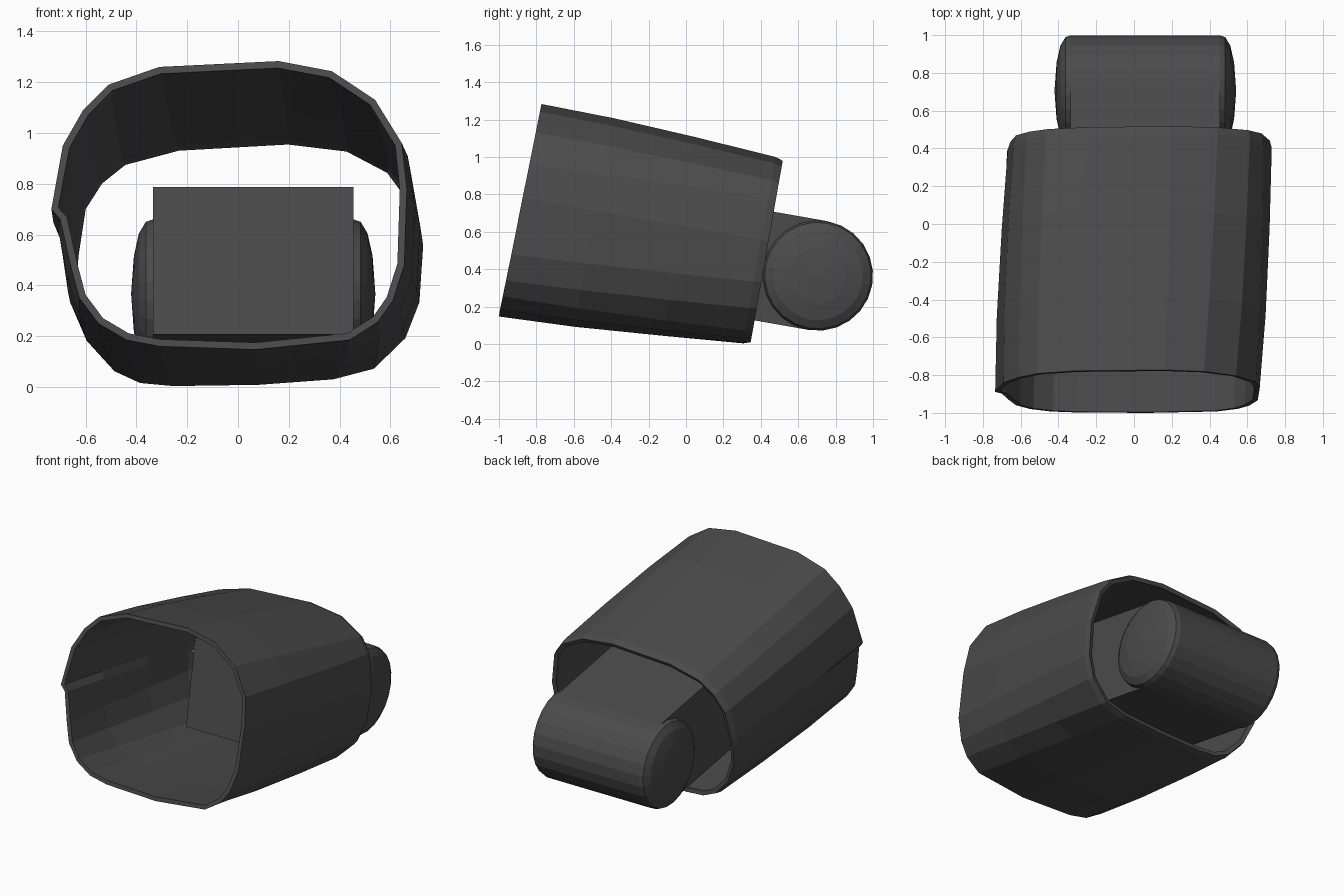
import bpy, bmesh, math
from mathutils import Vector

if "Cube" in bpy.data.objects:
    bpy.data.objects.remove(bpy.data.objects["Cube"])

dark = bpy.data.materials.new("dark_grey")
dark.diffuse_color = (0.07, 0.07, 0.07, 1)
dark.use_nodes = True
dark.node_tree.nodes["Principled BSDF"].inputs["Base Color"].default_value = dark.diffuse_color


def make(name, verts, faces, recalc=True):
    me = bpy.data.meshes.new(name)
    me.from_pydata([tuple(v) for v in verts], [], faces)
    if recalc:
        bm = bmesh.new()
        bm.from_mesh(me)
        bmesh.ops.recalc_face_normals(bm, faces=bm.faces)
        bm.to_mesh(me)
        bm.free()
    ob = bpy.data.objects.new(name, me)
    bpy.context.collection.objects.link(ob)
    me.materials.append(dark)
    return ob


# Sleeve: tapered tube lofted between two uneven, tilted outlines (x, z)
front = [(-.31, 1.26), (.16, 1.283), (.37, 1.243), (.54, 1.13), (.645, .96), (.665, .78),
         (.655, .48), (.61, .34), (.55, .255), (.44, .185), (.07, .147), (-.31, .16),
         (-.44, .185), (-.55, .25), (-.625, .35), (-.66, .48), (-.70, .66), (-.735, .70),
         (-.69, .95), (-.61, 1.09), (-.51, 1.19)]
back = [(-.24, .96), (.20, .985), (.44, .955), (.61, .865), (.68, .77), (.725, .55),
        (.71, .33), (.655, .19), (.53, .07), (.37, .03), (.08, .01), (-.25, .004),
        (-.38, .015), (-.48, .06), (-.59, .18), (-.655, .33), (-.665, .45), (-.66, .52),
        (-.63, .71), (-.56, .82), (-.46, .90)]
stations = [(0, 0), (.3, .014), (.65, .014), (.97, .006), (1, -.006)]
n = len(front)
verts, faces = [], []
for t, bulge in stations:
    centre = Vector((0, 0, .715 * (1 - t) + .495 * t))
    for (fx, fz), (bx, bz) in zip(front, back):
        a = Vector((fx, -1 + .2 * (fz - .147), fz))
        b = Vector((bx, .345 + .175 * bz, bz))
        p = a.lerp(b, t)
        out = Vector((p.x, 0, p.z - centre.z)).normalized()
        p += out * bulge
        p.z = max(p.z, 0)
        verts.append(p)
for s in range(len(stations) - 1):
    for i in range(n):
        j = (i + 1) % n
        faces.append((s * n + i, s * n + j, (s + 1) * n + j, (s + 1) * n + i))
sleeve = make("sleeve", verts, faces, False)
mod = sleeve.modifiers.new("wall", 'SOLIDIFY')
mod.thickness = .028
mod.offset = -1

# Inner block: tilted bar ending in a half-round nose
R, CY, CZ, TILT = .295, .705, .366, math.radians(10)
X0, X1 = -.335, .455


def tilted(u, w):
    c, s = math.cos(TILT), math.sin(TILT)
    return CY + u * c + w * s, CZ - u * s + w * c


arc = [math.radians(90 - 180 * k / 12) for k in range(13)]
outline = [(-.757, -R), (-.757, R)] + [(R * math.cos(a), R * math.sin(a)) for a in arc]
outline = [tilted(u, w) for u, w in outline]
m = len(outline)
verts = [(x, y, z) for x in (X0, X1) for y, z in outline]
faces = [tuple(range(m)), tuple(range(m, 2 * m))]
faces += [(i, (i + 1) % m, m + (i + 1) % m, m + i) for i in range(m)]
make("inner_block", verts, faces)

# Domed caps on both ends of the round nose
SEG = 24
dome = [(0, R), (.028, .285), (.055, .24), (.075, .15)]
for name, x, side in (("left_cap", X0, -1), ("right_cap", X1, 1)):
    verts, faces = [], []
    for d, r in dome:
        for k in range(SEG):
            a = 2 * math.pi * k / SEG
            verts.append((x + side * d, *tilted(r * math.cos(a), r * math.sin(a))))
    verts.append((x + side * .086, CY, CZ))
    tip = len(verts) - 1
    for s in range(len(dome) - 1):
        for k in range(SEG):
            j = (k + 1) % SEG
            faces.append((s * SEG + k, s * SEG + j, (s + 1) * SEG + j, (s + 1) * SEG + k))
    last = (len(dome) - 1) * SEG
    faces += [(last + k, last + (k + 1) % SEG, tip) for k in range(SEG)]
    faces.append(tuple(range(SEG)))
    make(name, verts, faces)
